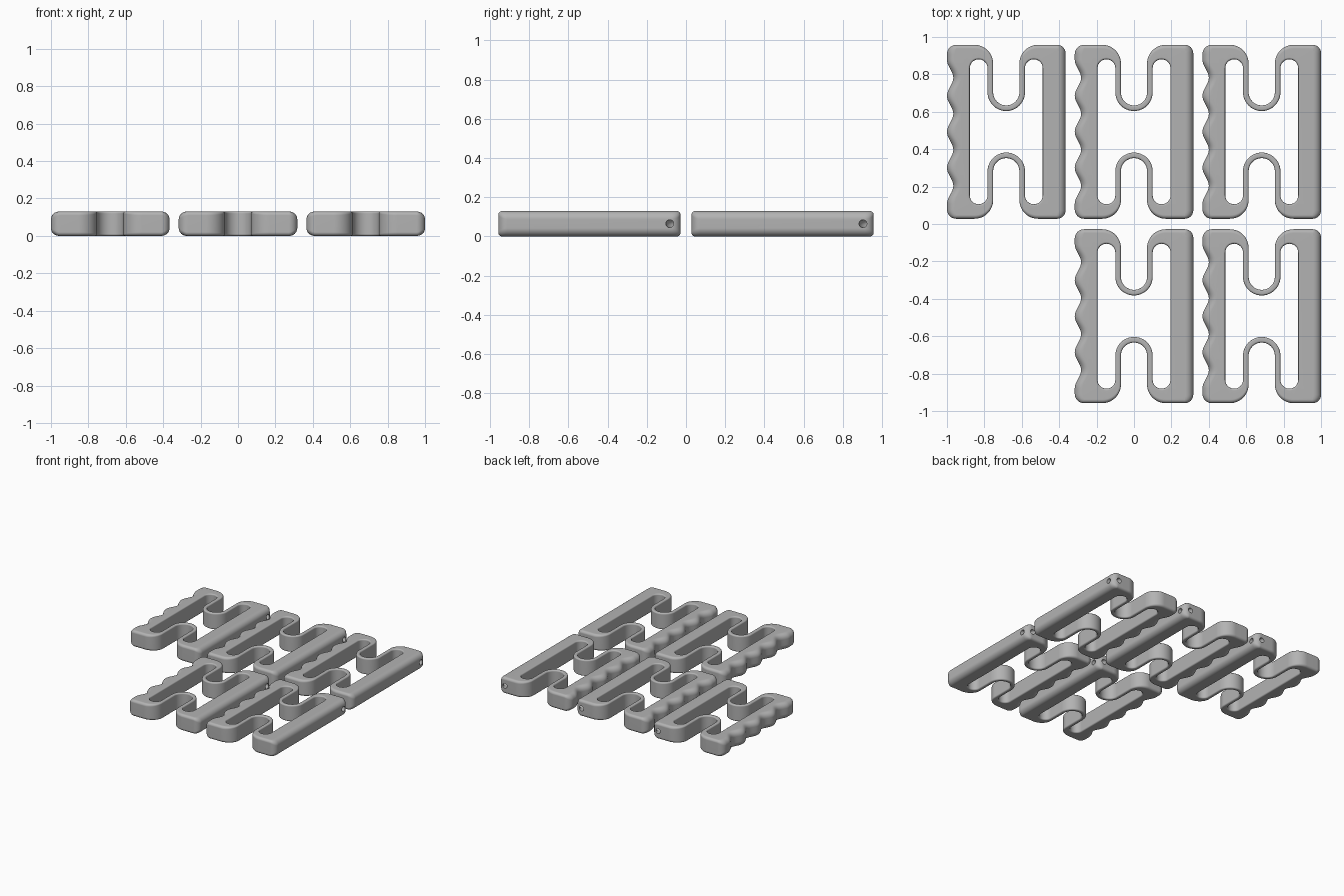
import bpy, bmesh, math

if "Cube" in bpy.data.objects:
    bpy.data.objects.remove(bpy.data.objects["Cube"])

H = 0.13            # thickness
STEPS = 6           # rounding steps on each rim
HX, HY = 0.317, 0.465

grey = bpy.data.materials.new("grey_plastic")
grey.diffuse_color = (0.45, 0.45, 0.45, 1)
grey.use_nodes = True
grey.node_tree.nodes["Principled BSDF"].inputs["Base Color"].default_value = grey.diffuse_color


def arc(cx, cy, r, a0, a1, n, side=1):
    """Points of an arc with the normal that leaves the material."""
    out = []
    for i in range(n + 1):
        a = math.radians(a0 + (a1 - a0) * i / n)
        c, s = math.cos(a), math.sin(a)
        out.append((cx + r * c, cy + r * s, side * c, side * s))
    return out


def mirrored(half):
    """Close a loop by mirroring its back half to the front."""
    return half + [(x, -y, nx, -ny) for x, y, nx, ny in reversed(half) if abs(y) > 1e-6]


def outer_loop():
    pts = arc(HX - .045, HY - .045, .045, 0, 90, 8)
    pts += arc(.17, HY - .1, .1, 90, 180, 12)
    pts += arc(0, .211, .07, 0, -180, 24, -1)        # spring notch
    pts += arc(-.17, HY - .1, .1, 0, 90, 12)
    pts += arc(-HX + .05, HY - .05, .05, 90, 180, 8)
    n = 32
    for i in range(n + 1):                           # finger scallops
        y = .385 * (1 - i / n)
        x = -HX + .017 * (1 - math.cos(2 * math.pi * y / .1925))
        pts.append((x, y, -1, 0))
    return mirrored(pts)


def inner_loop():
    pts = arc(-.1475, .34, .0475, 180, 0, 16, -1)    # slot end
    pts += arc(0, .211, .1, 180, 360, 24)            # round the spring
    pts += arc(.1475, .34, .0475, 180, 0, 16, -1)
    return mirrored(pts)


def rim(x, y, outer):
    """Rounding radius along x and y at a place on the outline."""
    if not outer:
        return .01, .01
    rx = .042 if abs(x) > .2 else .01
    ry = .02 if abs(y) > .36 else .01
    return rx, ry


def side_wall(bm, loop, outer):
    """Wall with rounded rims; returns the bottom and top edge loops."""
    levels = [(i / STEPS, False) for i in range(STEPS + 1)]
    levels += [(1 - i / STEPS, True) for i in range(STEPS + 1)]
    rings = []
    for t, upper in levels:
        a = t * math.pi / 2
        ring = []
        for x, y, nx, ny in loop:
            rx, ry = rim(x, y, outer)
            ix, iy = nx * rx, ny * ry
            z = math.hypot(ix, iy) * (1 - math.sin(a))
            if not upper:
                z = math.hypot(ix, iy) * (1 - math.cos(math.pi / 2 - a)) if t < 1 else z
                z = math.hypot(ix, iy) * (1 - math.cos(a))
            else:
                z = H - math.hypot(ix, iy) * (1 - math.cos(a))
            k = 1 - math.sin(a)
            ring.append(bm.verts.new((x - ix * k, y - iy * k, z)))
        rings.append(ring)
    n = len(loop)
    for lo, hi in zip(rings, rings[1:]):
        for i in range(n):
            j = (i + 1) % n
            bm.faces.new((lo[i], lo[j], hi[j], hi[i]))
    edges = []
    for ring in (rings[0], rings[-1]):
        edges.append([bm.edges.get((ring[i], ring[(i + 1) % n])) for i in range(n)])
    return edges


# Grip body
bm = bmesh.new()
out_edges = side_wall(bm, outer_loop(), True)
in_edges = side_wall(bm, inner_loop(), False)
for a, b in zip(out_edges, in_edges):
    bmesh.ops.triangle_fill(bm, use_beauty=True, use_dissolve=False, edges=a + b)
bmesh.ops.recalc_face_normals(bm, faces=bm.faces[:])
mesh = bpy.data.meshes.new("grip")
bm.to_mesh(mesh)
bm.free()
mesh.materials.append(grey)
grip = bpy.data.objects.new("grip_1", mesh)
bpy.context.collection.objects.link(grip)

# Curved cord hole through the back right corner
bpy.ops.mesh.primitive_torus_add(major_radius=.055, minor_radius=.02, major_segments=48,
                                 minor_segments=20, location=(HX, HY, H / 2))
cutter = bpy.context.object
cutter.name = "cord_hole_cutter"
cutter.hide_render = True
cutter.data.materials.append(grey)
cut = grip.modifiers.new("cord_hole", 'BOOLEAN')
cut.operation, cut.solver, cut.object = 'DIFFERENCE', 'EXACT', cutter
bpy.ops.object.select_all(action='DESELECT')
grip.select_set(True)
bpy.context.view_layer.objects.active = grip
bpy.ops.object.modifier_apply(modifier=cut.name)
bpy.data.objects.remove(cutter)
bpy.ops.object.shade_smooth_by_angle(angle=math.radians(35))

# Five grips laid out in two rows
places = [(-1, 1), (0, 1), (1, 1), (0, -1), (1, -1)]
for i, (cx, cy) in enumerate(places):
    ob = grip if i == 0 else grip.copy()
    if i:
        bpy.context.collection.objects.link(ob)
    ob.name = f"grip_{i + 1}"
    ob.location = (cx * .683, cy * .493, 0)
    weighted = ob.modifiers.new("even_shading", 'WEIGHTED_NORMAL')
    weighted.keep_sharp = True
